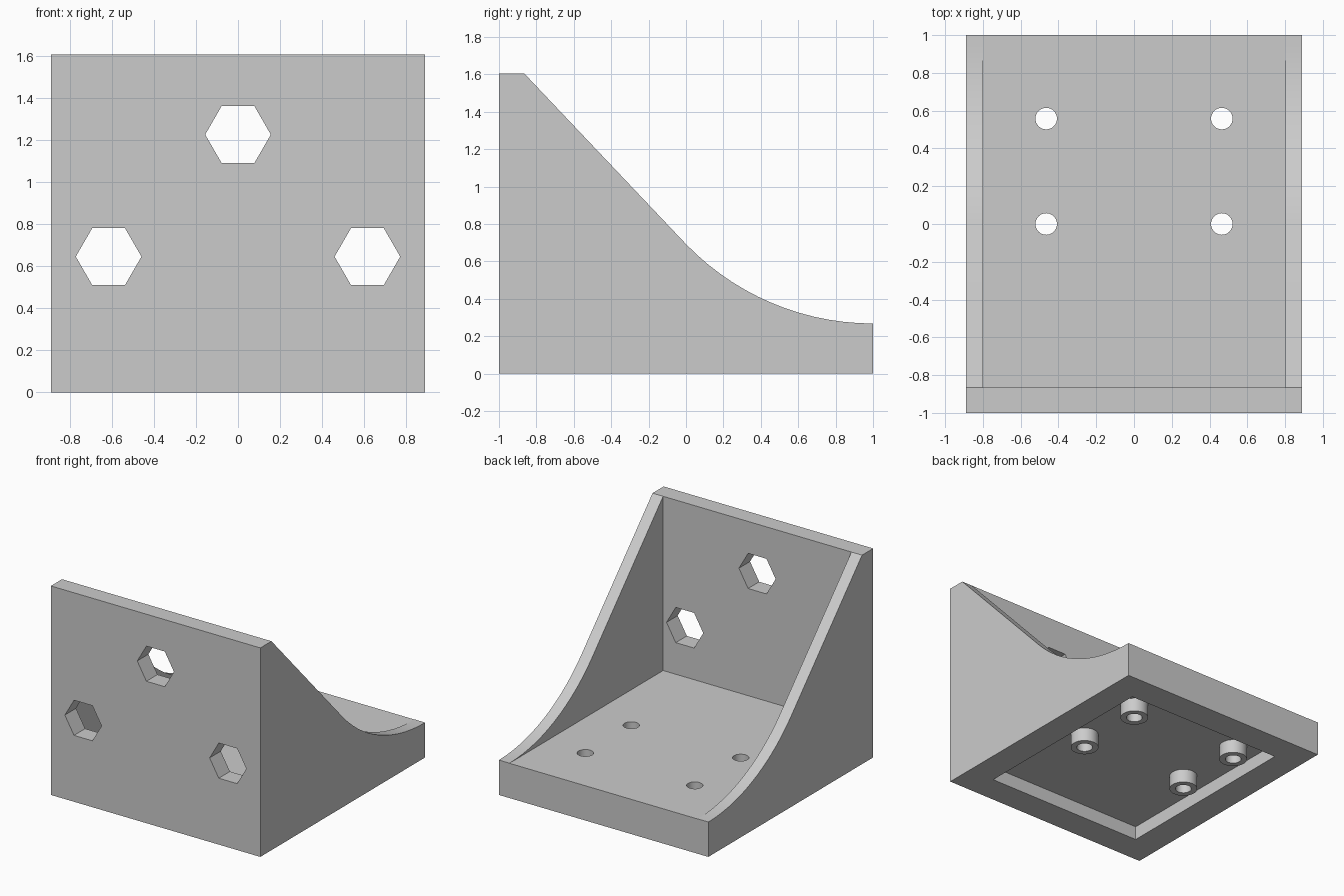
import bpy
import bmesh
import math
from mathutils import Matrix

if "Cube" in bpy.data.objects:
    bpy.data.objects.remove(bpy.data.objects["Cube"])

# Main dimensions
HALF_W, HEIGHT = 0.89, 1.605
BASE_TOP, PLATE_BACK = 0.267, -0.865
SIDE_INNER = 0.80
RECESS_DEPTH, RIM = 0.105, 0.22
BOLT_SPOTS = [(sx * 0.465, y) for sx in (-1, 1) for y in (0, 0.558)]
HEX_SPOTS = [(0, 1.225), (-0.615, 0.645), (0.615, 0.645)]

grey = bpy.data.materials.new("plain grey")
grey.use_nodes = True
colour = (0.6, 0.6, 0.6, 1)
grey.diffuse_color = colour
grey.node_tree.nodes["Principled BSDF"].inputs["Base Color"].default_value = colour


def make_object(name, bm):
    bmesh.ops.recalc_face_normals(bm, faces=bm.faces)
    mesh = bpy.data.meshes.new(name)
    bm.to_mesh(mesh)
    bm.free()
    mesh.materials.append(grey)
    obj = bpy.data.objects.new(name, mesh)
    bpy.context.collection.objects.link(obj)
    return obj


def box(name, low, high):
    bm = bmesh.new()
    size = [h - l for l, h in zip(low, high)]
    centre = [(h + l) / 2 for l, h in zip(low, high)]
    bmesh.ops.create_cube(bm, size=1, matrix=Matrix.Translation(centre) @ Matrix.Diagonal((*size, 1)))
    return make_object(name, bm)


def prism(name, sides, radius, depth, centre, turn=Matrix()):
    bm = bmesh.new()
    bmesh.ops.create_cone(bm, cap_ends=True, segments=sides, radius1=radius, radius2=radius,
                          depth=depth, matrix=Matrix.Translation(centre) @ turn)
    return make_object(name, bm)


def combine(target, tool, operation):
    """Apply a boolean and discard the tool object."""
    tool.hide_render = True
    mod = target.modifiers.new(operation.lower(), "BOOLEAN")
    mod.operation, mod.solver, mod.object = operation, "EXACT", tool
    bpy.context.view_layer.objects.active = target
    bpy.ops.object.modifier_apply(modifier=mod.name)
    bpy.data.objects.remove(tool)


# Side profile: upright front, straight slope, concave sweep flattening at the back
sweep, radius, steps = math.radians(46), 1.39, 14
profile = [(-1, 0), (-1, HEIGHT), (PLATE_BACK, HEIGHT)]
for i in range(steps + 1):
    a = sweep * (1 - i / steps)
    profile.append((1 - radius * math.sin(a), BASE_TOP + 0.001 + radius * (1 - math.cos(a))))
profile.append((1, 0))

bm = bmesh.new()
side = bm.faces.new([bm.verts.new((-HALF_W, y, z)) for y, z in profile])
swept = bmesh.ops.extrude_face_region(bm, geom=[side])["geom"]
bmesh.ops.translate(bm, vec=(2 * HALF_W, 0, 0),
                    verts=[v for v in swept if isinstance(v, bmesh.types.BMVert)])
bracket = make_object("corner_bracket", bm)

# Hollow between the two side walls
combine(bracket, box("inner_space", (-SIDE_INNER, PLATE_BACK, BASE_TOP), (SIDE_INNER, 1.2, 2)), "DIFFERENCE")

# Recess under the base
inset_x, inset_y = HALF_W - RIM, 1 - RIM
combine(bracket, box("recess", (-inset_x, -inset_y, -0.1), (inset_x, inset_y, RECESS_DEPTH)), "DIFFERENCE")

# Standoffs in the recess, drilled through the base
for x, y in BOLT_SPOTS:
    combine(bracket, prism("standoff", 32, 0.1, 0.15, (x, y, 0.075)), "UNION")
    combine(bracket, prism("bolt_hole", 32, 0.057, 1, (x, y, 0.2)), "DIFFERENCE")

# Hexagonal holes through the front plate, points facing sideways
turn = Matrix.Rotation(math.pi / 2, 4, "X") @ Matrix.Rotation(math.pi / 2, 4, "Z")
for x, z in HEX_SPOTS:
    combine(bracket, prism("hex_hole", 6, 0.156, 0.5, (x, -1, z), turn), "DIFFERENCE")

# Smooth curves with crisp edges
bpy.ops.object.select_all(action="DESELECT")
bracket.select_set(True)
bpy.context.view_layer.objects.active = bracket
bpy.ops.object.shade_smooth_by_angle(angle=math.radians(25))
